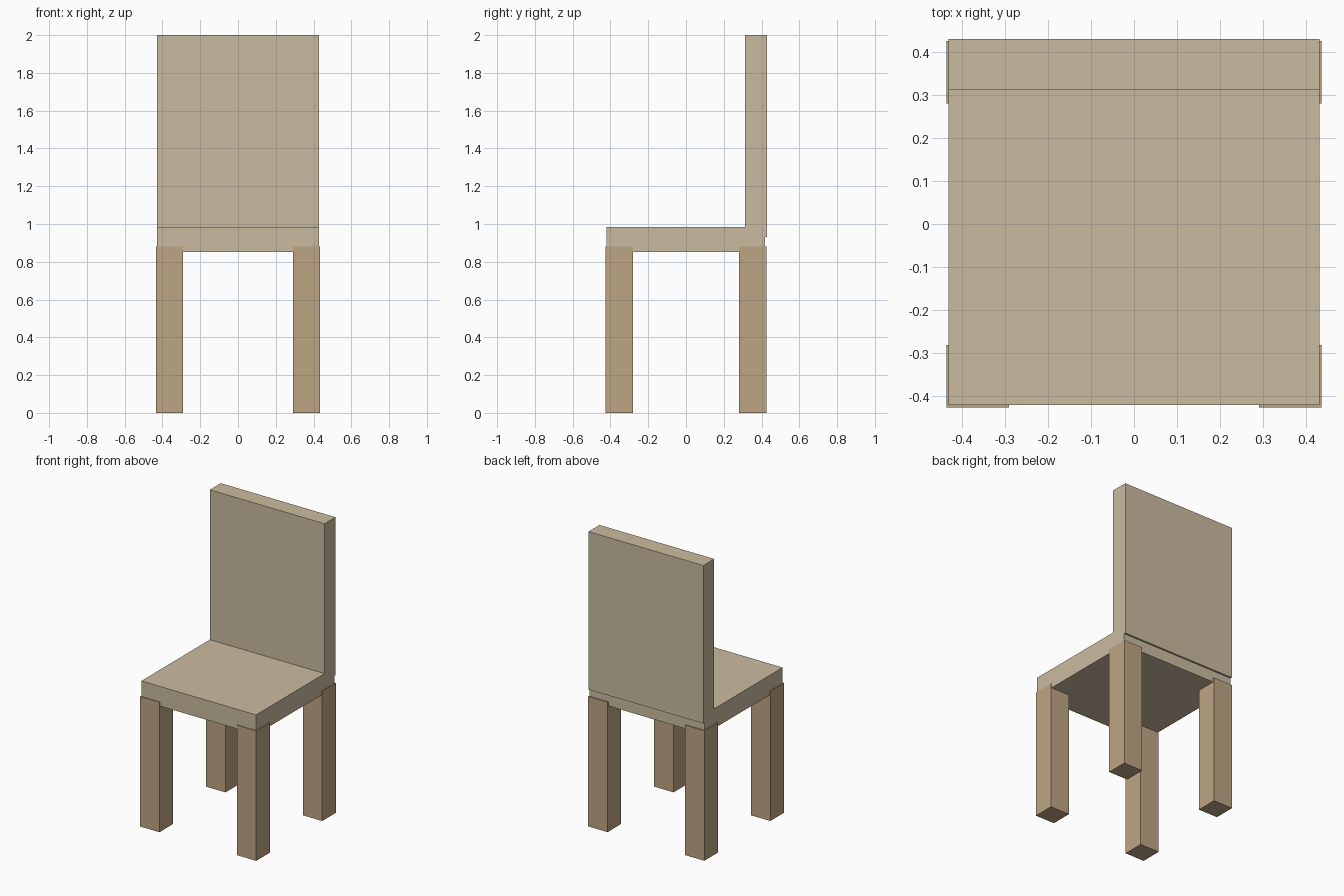
import bpy

if "Cube" in bpy.data.objects:
    bpy.data.objects.remove(bpy.data.objects["Cube"])


def material(name, rgb):
    mat = bpy.data.materials.new(name)
    mat.diffuse_color = (*rgb, 1)
    mat.use_nodes = True
    mat.node_tree.nodes["Principled BSDF"].inputs["Base Color"].default_value = mat.diffuse_color
    return mat


def box(name, lo, hi, mat):
    """Axis-aligned box between two corners."""
    centre = [(a + b) / 2 for a, b in zip(lo, hi)]
    bpy.ops.mesh.primitive_cube_add(size=1, location=centre)
    obj = bpy.context.object
    obj.name = name
    obj.scale = [b - a for a, b in zip(lo, hi)]
    bpy.ops.object.transform_apply(location=False, rotation=False, scale=True)
    obj.data.materials.append(mat)
    return obj


light_wood = material("light_wood", (0.60, 0.50, 0.35))
leg_wood = material("leg_wood", (0.515, 0.376, 0.231))

# Seat slab
box("seat", (-0.43, -0.42, 0.852), (0.43, 0.417, 0.985), light_wood)

# Backrest, overhanging the rear edge of the seat slightly
box("backrest", (-0.43, 0.312, 0.93), (0.43, 0.429, 2.0), light_wood)

# Four legs, standing slightly proud of the seat sides
for side, sx in (("left", -1), ("right", 1)):
    x0, x1 = sorted((sx * 0.29, sx * 0.435))
    for end, y0, y1 in (("front", -0.426, -0.281), ("back", 0.28, 0.425)):
        box(f"{end}_{side}_leg", (x0, y0, 0), (x1, y1, 0.88), leg_wood)
